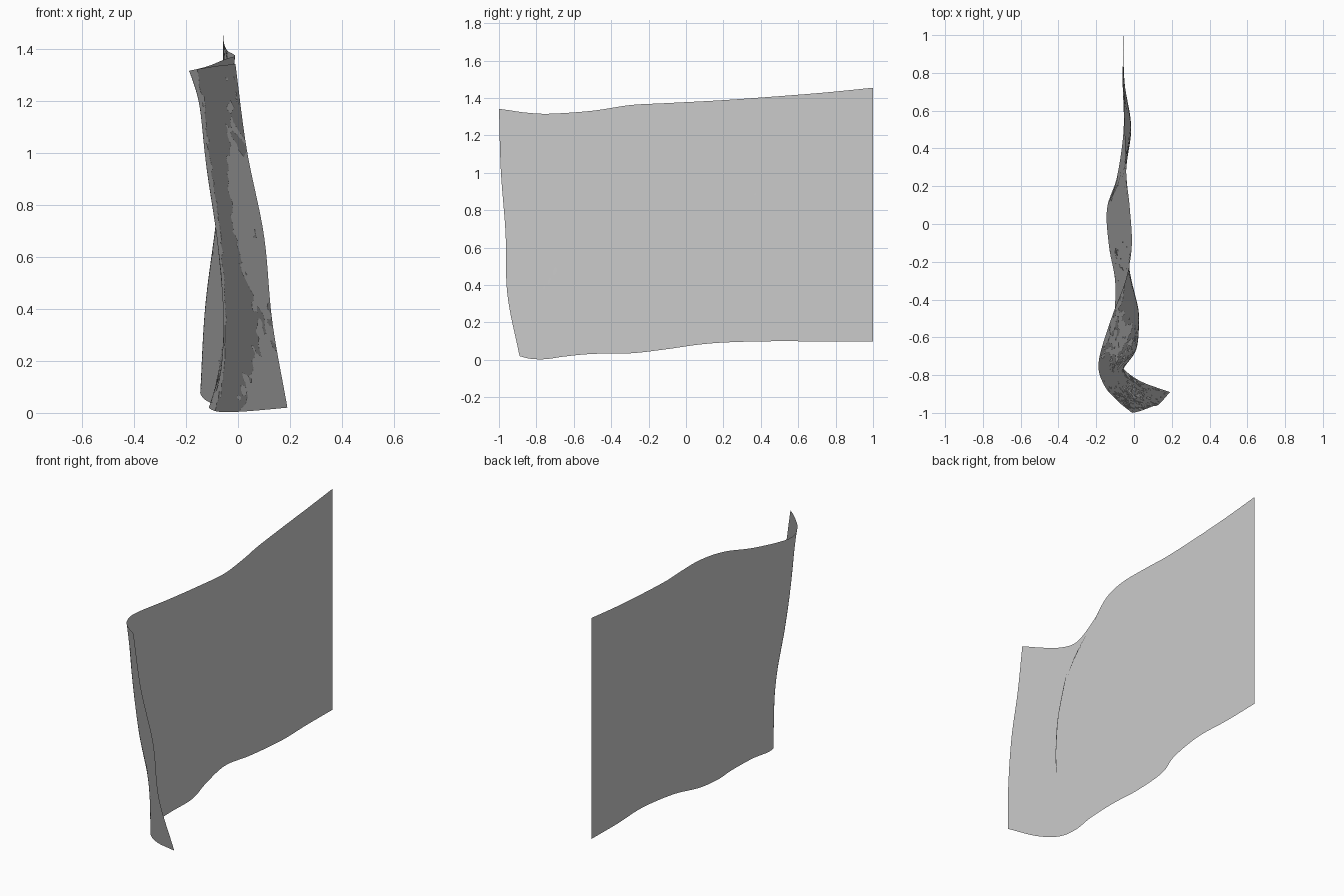
import bpy

if "Cube" in bpy.data.objects:
    bpy.data.objects.remove(bpy.data.objects["Cube"])

# Control grid: columns run from the straight hoist edge to the curled free edge
HOIST_Y = [1, .75, .5, .25, .08, -.12, -.3, -.5]
TOP_Z = [1.455, 1.43, 1.41, 1.392, 1.382, 1.372, 1.362, 1.332, 1.316, 1.322, 1.334, 1.342]
BOTTOM_Z = [.098, .098, .1, .095, .083, .055, .035, .032, .018, .004, .006, .02]

# Folds from top to bottom: sideways offset per column, then y of the curled end
FOLDS = [
    ([-.057, -.055, -.05, -.04, -.022, -.012, -.045, -.12, -.187, -.157, -.083, -.01],
     [-.73, -.855, -.94, -1]),
    ([-.057, -.055, -.025, -.045, -.05, -.04, -.015, .01, -.06, -.127, -.08, .034],
     [-.68, -.8, -.91, -.99]),
    ([-.057, -.05, -.015, -.06, -.085, -.07, -.02, .022, .01, -.08, -.02, .1],
     [-.66, -.8, -.92, -.965]),
    ([-.057, -.055, -.03, -.075, -.125, -.11, -.06, -.03, -.012, -.055, .04, .132],
     [-.67, -.78, -.89, -.955]),
    ([-.057, -.06, -.055, -.09, -.143, -.132, -.1, -.103, -.11, -.07, .03, .19],
     [-.65, -.75, -.83, -.89]),
]


def spline(values, t):
    """Catmull-Rom value at t in 0..1 through evenly spaced values."""
    n = len(values) - 1
    i = min(int(t * n), n - 1)
    f = t * n - i
    b, c = values[i], values[i + 1]
    a = values[i - 1] if i else 2 * b - c
    d = values[i + 2] if i + 2 <= n else 2 * c - b
    return b + .5 * f * (c - a + f * (2 * a - 5 * b + 4 * c - d + f * (3 * (b - c) + d - a)))


# Flag cloth: one thin sheet swept through the folds
COLS, ROWS = 88, 48
verts = []
for r in range(ROWS + 1):
    v = r / ROWS
    for c in range(COLS + 1):
        u = c / COLS
        x = spline([spline(xs, u) for xs, _ in FOLDS], v)
        y = spline([spline(HOIST_Y + ys, u) for _, ys in FOLDS], v)
        z = (1 - v) * spline(TOP_Z, u) + v * spline(BOTTOM_Z, u)
        verts.append((x, y, z))

W = COLS + 1
faces = [(r * W + c, r * W + c + 1, (r + 1) * W + c + 1, (r + 1) * W + c)
         for r in range(ROWS) for c in range(COLS)]
mesh = bpy.data.meshes.new("flag_cloth")
mesh.from_pydata(verts, [], faces)
mesh.shade_smooth()

# Even shading across the cloth: every normal faces sideways
mesh.normals_split_custom_set_from_vertices([(1, 0, 0)] * len(verts))
flag = bpy.data.objects.new("flag_cloth", mesh)
bpy.context.collection.objects.link(flag)
